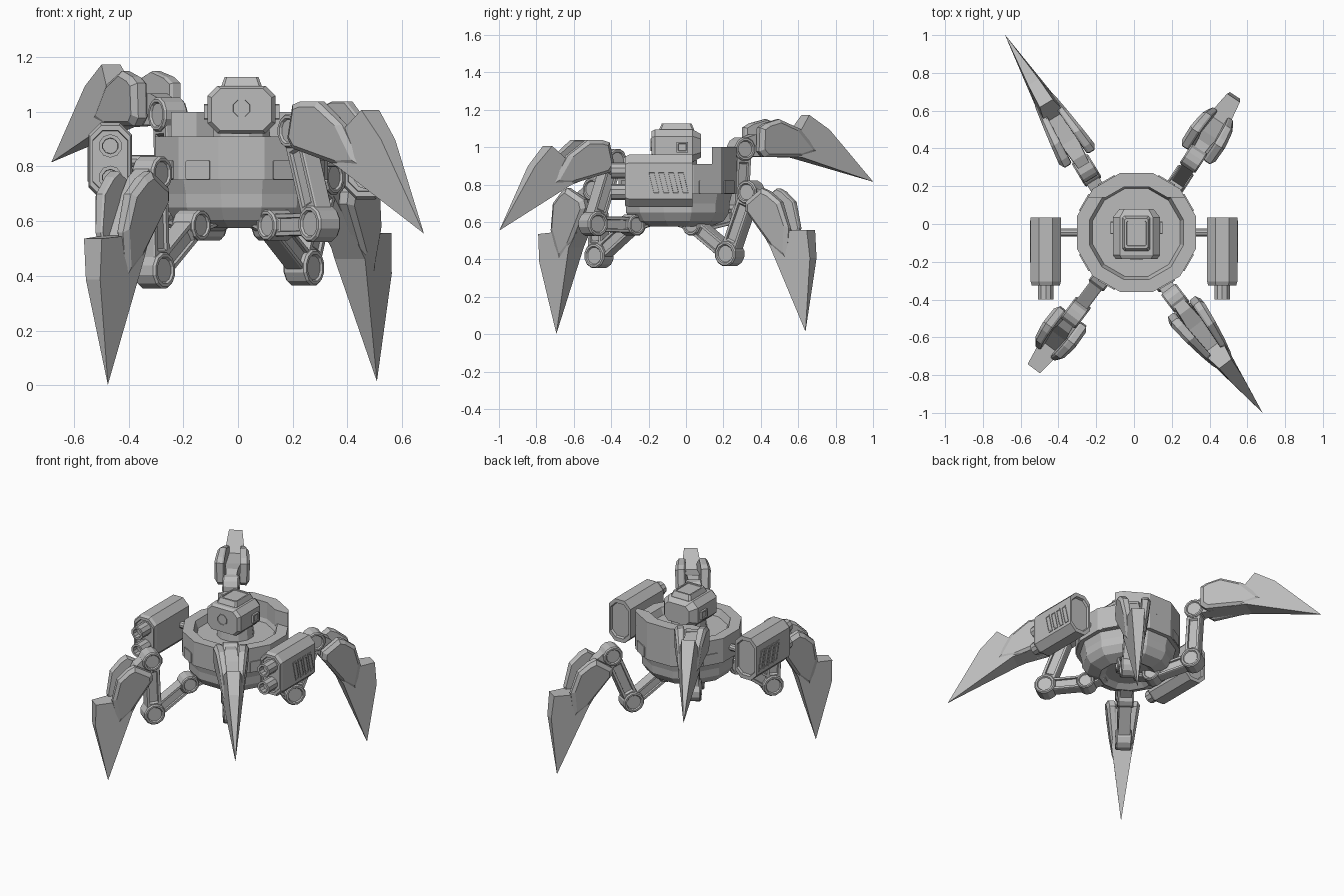
import bpy, bmesh, math
from mathutils import Vector

cube = bpy.data.objects.get("Cube")
if cube:
    bpy.data.objects.remove(cube, do_unlink=True)

grey = bpy.data.materials.new("plain grey metal")
grey.use_nodes = True
grey.diffuse_color = (0.5, 0.5, 0.5, 1)
grey.node_tree.nodes["Principled BSDF"].inputs["Base Color"].default_value = (0.5, 0.5, 0.5, 1)


def slab(name, pts, frame, steps, centre=None, taper=lambda a, b: 1):
    """Loft a flat profile through (depth, scale) steps; frame maps (a, b, depth) to space."""
    ca, cb = centre or [sum(p[i] for p in pts) / len(pts) for i in (0, 1)]
    bm = bmesh.new()
    rings = []
    for w, s in steps:
        flat = [(ca + (a - ca) * s, cb + (b - cb) * s) for a, b in pts]
        rings.append([bm.verts.new(frame(a, b, w * taper(a, b))) for a, b in flat])
    n = len(pts)
    for lo, hi in zip(rings, rings[1:]):
        for i in range(n):
            j = (i + 1) % n
            bm.faces.new((lo[i], lo[j], hi[j], hi[i]))
    bm.faces.new(rings[0][::-1])
    bm.faces.new(rings[-1])
    bmesh.ops.recalc_face_normals(bm, faces=bm.faces)
    mesh = bpy.data.meshes.new(name)
    bm.to_mesh(mesh)
    bm.free()
    mesh.materials.append(grey)
    ob = bpy.data.objects.new(name, mesh)
    bpy.context.collection.objects.link(ob)


def ngon(n, r=1, a=0, b=0):
    return [(a + r * math.cos((i + 0.5) * math.tau / n),
             b + r * math.sin((i + 0.5) * math.tau / n)) for i in range(n)]


def octagon(hw, hh, c):
    return [(hw, -hh + c), (hw, hh - c), (hw - c, hh), (c - hw, hh),
            (-hw, hh - c), (-hw, c - hh), (c - hw, -hh), (hw - c, -hh)]


def both(*half):
    """Mirror a half list of steps in depth."""
    return [(-w, s) for w, s in half] + [(w, s) for w, s in reversed(half)]


# Body: twelve-sided bowl with a sunken deck
CX, CY = 0.013, -0.045


def upright(a, b, w):
    return Vector((CX + a, CY + b, w))


slab("body", ngon(12), upright,
     [(0.60, 0.14), (0.575, 0.18), (0.605, 0.255), (0.65, 0.285), (0.70, 0.288),
      (0.75, 0.30), (0.75, 0.327), (0.91, 0.327), (0.91, 0.258), (0.865, 0.24)], (0, 0))

# Raised wall around the back of the rim
half_wall = [(0.065, 0.2415), (0.164, 0.185), (0.258, 0.185), (0.231, 0.231), (0.085, 0.316)]
wall = half_wall + [(-a, b) for a, b in reversed(half_wall)]
slab("back_wall", wall, upright, [(0.87, 1), (1.0, 1)])

# Hull panels around the skirt
for k in range(12):
    if k % 3:
        t = k * math.tau / 12
        d, n = Vector((math.cos(t), math.sin(t), 0)), Vector((-math.sin(t), math.cos(t), 0))
        slab("hull_panel", octagon(0.05, 0.035, 0.004),
             lambda a, b, w: Vector((CX, CY, 0.787 + b)) + n * a + d * (0.315 + w),
             [(-0.005, 1), (0.007, 1)], (0, 0))


# Head with cap, neck, eye and side sensors
def facing(z0, x0=CX):
    return lambda a, b, w: Vector((x0 + a, w, z0 + b))


slab("head", octagon(0.125, 0.087, 0.037), facing(1.008),
     [(-0.185, 0.88), (-0.165, 1), (0.035, 1), (0.08, 0.72)])
slab("neck", ngon(12), upright, [(0.86, 0.115), (0.94, 0.105)], (0, 0))
slab("head_cap", octagon(0.073, 0.093, 0.01), lambda a, b, w: Vector((CX + a, b - 0.05, w)),
     [(1.08, 1), (1.097, 1), (1.127, 0.85), (1.127, 0.72), (1.122, 0.70)])
slab("eye", ngon(8, 0.037), facing(1.013),
     [(-0.18, 1), (-0.189, 1), (-0.189, 0.9), (-0.183, 0.85)])
for s in (-1, 1):
    slab("side_sensor", octagon(0.032, 0.028, 0.003),
         lambda a, b, w: Vector((CX + s * w, a - 0.02, b + 1.0)),
         [(0.11, 1), (0.138, 1), (0.138, 0.7), (0.132, 0.65)])

# Weapon pods, one on each side
for s in (-1, 1):
    px = s * 0.467
    slab("pod", octagon(0.08, 0.14, 0.044), facing(0.82, px),
         [(-0.31, 0.78), (-0.325, 0.8), (-0.325, 0.93), (-0.305, 1),
          (0.035, 1), (0.035, 0.82), (0.02, 0.78)])
    for z in (0.76, 0.875):
        slab("pod_barrel", ngon(10, 0.043), facing(z, px),
             [(-0.30, 1), (-0.40, 1), (-0.40, 0.68), (-0.36, 0.65)])
    slab("pod_axle", ngon(10, 0.022), lambda a, b, w: Vector((s * w, a - 0.045, b + 0.82)),
         [(0.26, 1), (0.40, 1)])
    for i in range(4):
        y = -0.178 + i * 0.052
        slot = [(y - 0.026, 0.875), (y + 0.008, 0.875), (y + 0.04, 0.745), (y + 0.006, 0.745)]
        slab("pod_vent", slot, lambda a, b, w: Vector((px + s * w, a, b)),
             [(0.075, 1), (0.084, 1), (0.084, 0.85), (0.081, 0.8)])

# Leg parts
DISC = both((0.042, 0.66), (0.05, 0.74), (0.05, 0.9), (0.042, 1))
BAR = both((0.026, 0.55), (0.038, 0.6), (0.038, 0.93), (0.032, 1))
BLADE = [(-0.02, -0.045), (0.0, 0.06), (0.05, 0.09), (0.15, 0.10), (0.295, 0.13),
         (0.355, 0.262), (0.50, 0.212), (0.842, 0.0), (0.35, 0.027), (0.09, -0.02)]
SHELL = [(0.06, 0.0), (0.037, 0.125), (0.07, 0.155), (0.153, 0.196), (0.30, 0.175),
         (0.45, 0.08), (0.36, 0.032), (0.10, -0.022)]


def blade_width(a, b):
    """Wide along the underside, thin at the fin, running out to a point."""
    return min((0.12 - 0.19 * b) * (1 - a / 0.845), 0.032 + 0.1 * max(a, 0))


def bar(name, p, q, hw, frame):
    """Flat link from p to q with recessed sides."""
    p, q = Vector(p), Vector(q)
    d = (q - p).normalized()
    n = Vector((-d.y, d.x)) * hw
    slab(name, [tuple(v) for v in (p + n, p - n, q - n, q + n)], frame, BAR)


def leg(label, hip, aim, knee, shoulder, tip):
    d = Vector((aim[0], aim[1], 0)).normalized()
    side = Vector((-d.y, d.x, 0))

    def plane(a, b, w):
        return Vector((hip[0], hip[1], b)) + d * a + side * w

    base = (0, 0.585)
    bar(label + "_hip_bracket", (-0.12, 0.62), base, 0.035, plane)
    bar(label + "_lower_link", base, knee, 0.042, plane)
    bar(label + "_upper_link", knee, shoulder, 0.046, plane)
    for part, c, r in (("hip", base, 0.058), ("knee", knee, 0.068), ("shoulder", shoulder, 0.064)):
        slab(f"{label}_{part}_joint", ngon(12, r, *c), plane, DISC)

    # Claw frame runs from the shoulder to the tip
    reach = Vector(tip) - Vector(shoulder)
    u = reach.normalized()
    k = reach.length / 0.842

    def claw(a, b, w):
        a *= k
        return plane(shoulder[0] + u.x * a - u.y * b, shoulder[1] + u.y * a + u.x * b, w)

    slab(label + "_claw_blade", BLADE, claw, [(-1, 1), (1, 1)], taper=blade_width)
    for s in (-1, 1):
        slab(label + "_claw_shell", SHELL, claw,
             [(s * 0.045, 0.95), (s * 0.055, 1), (s * 0.085, 1), (s * 0.103, 0.82)],
             taper=lambda a, b: 1.14 * (1 - a / 0.845))


leg("front_left", (0.14, -0.29), (0.606, -0.795), (0.26, 0.59), (0.13, 0.93), (0.89, 0.555))
leg("front_right", (-0.17, -0.285), (-0.60, -0.80), (0.225, 0.42), (0.24, 0.775), (0.51, 0.003))
leg("back_left", (0.12, 0.05), (0.55, 0.835), (0.22, 0.43), (0.355, 0.76), (0.705, 0.015))
leg("back_right", (-0.11, 0.05), (-0.516, 0.857), (0.265, 0.64), (0.285, 0.99), (1.11, 0.815))
